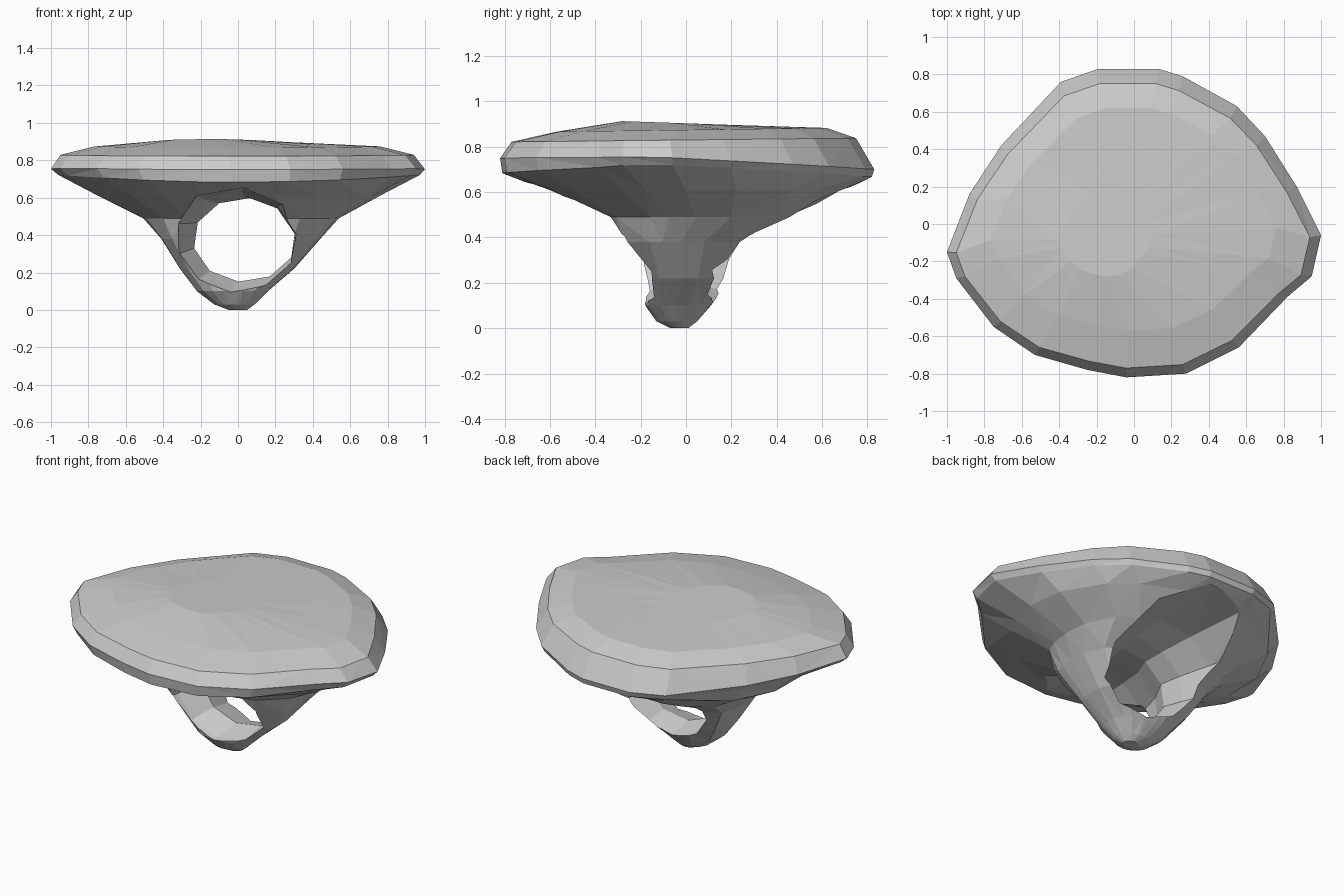
import bpy, bmesh, math

if "Cube" in bpy.data.objects:
    bpy.data.objects.remove(bpy.data.objects["Cube"])

# Plan outline of the cap, counter-clockwise
OUTLINE = [(1.0, -.06), (.87, .2), (.7, .47), (.55, .63), (.26, .79), (.13, .83),
           (-.19, .83), (-.39, .76), (-.71, .42), (-.88, .16), (-1.0, -.15),
           (-.95, -.29), (-.75, -.55), (-.53, -.7), (-.25, -.78), (-.04, -.82),
           (.28, -.8), (.56, -.66), (.82, -.39), (.95, -.28)]


def loft(name, rings):
    """Join rings of points into a closed, flat-faced solid."""
    bm = bmesh.new()
    loops = [[bm.verts.new(p) for p in ring] for ring in rings]
    n = len(loops[0])
    for a, b in zip(loops, loops[1:]):
        for i in range(n):
            j = (i + 1) % n
            bm.faces.new((a[i], a[j], b[j], b[i]))
    bm.faces.new(loops[0][::-1])
    bm.faces.new(loops[-1])
    bmesh.ops.triangulate(bm, faces=bm.faces[:])
    bmesh.ops.recalc_face_normals(bm, faces=bm.faces[:])
    me = bpy.data.meshes.new(name)
    bm.to_mesh(me)
    bm.free()
    ob = bpy.data.objects.new(name, me)
    bpy.context.collection.objects.link(ob)
    return ob


def cap_ring(z, x0, x1, y0, y1, bend=0, tilt=0):
    """Cap outline fitted to x and y limits, lifted towards the left and right ends."""
    cx, sx = (x0 + x1) / 2, (x1 - x0) / 2
    cy, sy = (y0 + y1) / 2, (y1 - y0) / 1.65
    return [(cx + x * sx, cy + (y - .005) * sy, z + bend * x * x + tilt * y)
            for x, y in OUTLINE]


def stem_ring(z, x0, x1, y0, y1, p):
    """Rounded-box section; a higher p gives squarer corners."""
    cx, sx = (x0 + x1) / 2, (x1 - x0) / 2
    cy, sy = (y0 + y1) / 2, (y1 - y0) / 2
    ring = []
    for x, y in OUTLINE:
        y /= .825
        d = (abs(x) ** p + abs(y) ** p) ** (1 / p)
        ring.append((cx + sx * x / d, cy + sy * y / d, z))
    return ring


# Cap with its funnel-shaped underside and stem, bottom to top
body = loft("cap_and_stem", [
    stem_ring(.00, -.05, .05, -.07, .01, 2),
    stem_ring(.03, -.13, .09, -.13, .05, 2),
    stem_ring(.10, -.22, .16, -.18, .11, 2.5),
    stem_ring(.22, -.31, .30, -.21, .20, 3.5),
    stem_ring(.38, -.41, .44, -.29, .29, 3.5),
    stem_ring(.49, -.51, .54, -.37, .52, 2.4),
    stem_ring(.61, -.76, .76, -.62, .71, 2),
    cap_ring(.675, -.96, .97, -.81, .82, .045, -.01),
    cap_ring(.725, -1.0, 1.0, -.82, .83, .025, -.03),
    cap_ring(.83, -.95, .94, -.77, .75, 0, .01),
    cap_ring(.875, -.77, .76, -.57, .62, 0, .01),
    cap_ring(.905, -.40, .10, -.28, .20, 0, -.01),
])


# Finger hole running front to back, wider at both mouths
def hole_ring(y, cx, rx, lo, hi):
    cz, rz = (lo + hi) / 2, (hi - lo) / 2
    return [(cx + rx * math.cos(math.tau * i / 10 + .2), y,
             cz + rz * math.sin(math.tau * i / 10 + .2)) for i in range(10)]


hole = loft("hole_cutter", [
    hole_ring(-.78, -.02, .46, .00, .66),
    hole_ring(-.32, -.02, .34, .06, .635),
    hole_ring(-.15, .00, .31, .10, .61),
    hole_ring(-.02, .035, .275, .15, .60),
    hole_ring(.12, .04, .30, .11, .61),
    hole_ring(.32, .03, .35, .06, .635),
    hole_ring(.78, .02, .46, .00, .66),
])
hole.hide_render = True
hole.display_type = 'WIRE'

cut = body.modifiers.new("finger_hole", 'BOOLEAN')
cut.operation = 'DIFFERENCE'
cut.solver = 'EXACT'
cut.object = hole
